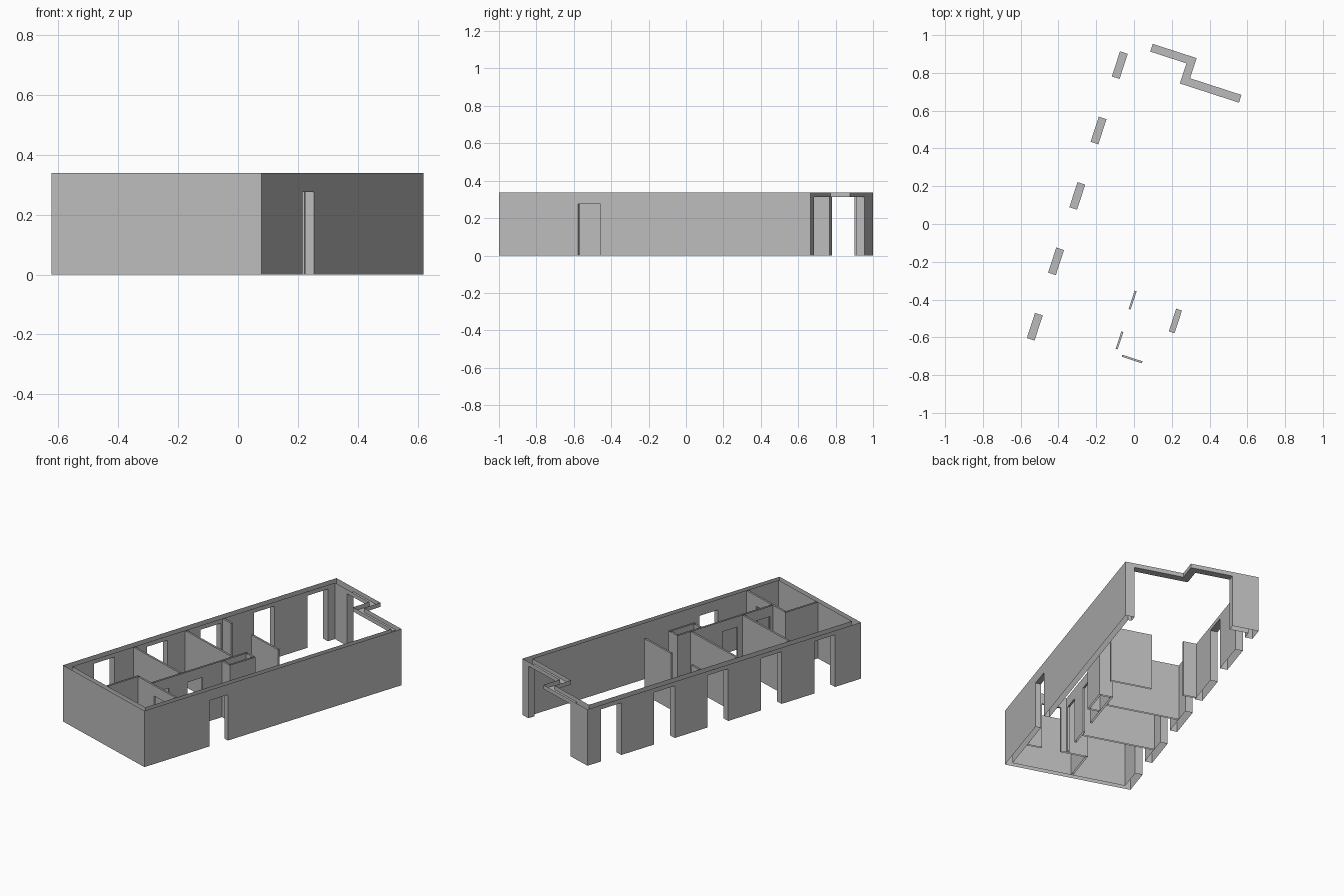
import bpy, bmesh, math
from mathutils import Vector

cube = bpy.data.objects.get("Cube")
if cube:
    bpy.data.objects.remove(cube, do_unlink=True)

HEIGHT = 0.338        # wall height
DOOR = 0.275          # door head height
WINDOW = 0.313        # tall opening head height
FAR = 9               # an opening that runs past a corner
THIN = 0.011          # partition thickness
TURN = math.radians(18)
ACROSS = Vector((math.cos(TURN), -math.sin(TURN), 0))
ALONG = Vector((math.sin(TURN), math.cos(TURN), 0))
CORNER = Vector((-0.622, -0.772, 0))

plaster = bpy.data.materials.new("plaster_grey")
plaster.use_nodes = True
grey = (0.5, 0.5, 0.5, 1)
plaster.diffuse_color = grey
plaster.node_tree.nodes["Principled BSDF"].inputs["Base Color"].default_value = grey


def place(p, z):
    return CORNER + ACROSS * p[0] + ALONG * p[1] + Vector((0, 0, z))


def quad(bm, points):
    bm.faces.new([bm.verts.new(p) for p in points])


def panel(bm, p, q, low, high):
    quad(bm, [place(p, low), place(q, low), place(q, high), place(p, high)])


def wall_run(bm, sides, cuts):
    """Two parallel wall skins, open above and below, with openings cut through."""
    (p, q) = sides[0]
    axis = 0 if abs(p[0] - q[0]) > abs(p[1] - q[1]) else 1

    def at(side, k):
        ends = sorted((side[0][axis], side[1][axis]))
        k = min(max(k, ends[0]), ends[1])
        return (k, side[0][1]) if axis == 0 else (side[0][0], k)

    for side in sides:
        start = -FAR
        for low, high, head in cuts:
            if low > -FAR:
                panel(bm, at(side, start), at(side, low), 0, HEIGHT)
            panel(bm, at(side, low), at(side, high), head, HEIGHT)
            start = high
        if start < FAR:
            panel(bm, at(side, start), at(side, FAR), 0, HEIGHT)
    # jambs and soffits
    a, b = sides
    for low, high, head in cuts:
        for k in (low, high):
            if abs(k) < FAR:
                panel(bm, at(a, k), at(b, k), 0, head)
        quad(bm, [place(at(a, low), head), place(at(a, high), head),
                  place(at(b, high), head), place(at(b, low), head)])


def finish(bm, name):
    bmesh.ops.remove_doubles(bm, verts=bm.verts, dist=0.0001)
    bmesh.ops.recalc_face_normals(bm, faces=bm.faces)
    mesh = bpy.data.meshes.new(name)
    bm.to_mesh(mesh)
    bm.free()
    mesh.materials.append(plaster)
    bpy.context.collection.objects.link(bpy.data.objects.new(name, mesh))


def partition(name, s0, s1, t0, t1, cuts=()):
    bm = bmesh.new()
    if s1 - s0 > t1 - t0:
        sides = [((s0, t), (s1, t)) for t in (t0, t1)]
    else:
        sides = [((s, t0), (s, t1)) for s in (s0, s1)]
    wall_run(bm, sides, cuts)
    for end in (0, 1):
        panel(bm, sides[0][end], sides[1][end], 0, HEIGHT)
    finish(bm, name)


# Outer shell: stepped outline with a right door, left windows and open back
outer = [(0, 0), (0.736, 0), (0.736, 1.752), (0.397, 1.752), (0.397, 1.864), (0, 1.864)]
inner = [(0.043, 0.03), (0.704, 0.03), (0.704, 1.709), (0.354, 1.709),
         (0.354, 1.821), (0.043, 1.821)]
windows = [(0.247 + 0.364 * i - 0.07, 0.247 + 0.364 * i + 0.07, WINDOW) for i in range(5)]
openings = [[], [(0.443, 0.569, DOOR)], [(-FAR, 0.683, WINDOW)],
            [(-FAR, FAR, WINDOW)], [(0.153, FAR, WINDOW)], windows]
shell = bmesh.new()
for i, cuts in enumerate(openings):
    j = (i + 1) % len(outer)
    wall_run(shell, [(outer[i], outer[j]), (inner[i], inner[j])], cuts)
finish(shell, "outer_walls")

# Corridor wall with two doors
partition("corridor_wall", 0.465, 0.465 + THIN, 0.249, 0.9,
          [(0.268, 0.365, DOOR), (0.49, 0.592, DOOR)])

# Front room
partition("front_room_side_wall", 0.35, 0.35 + THIN, 0.03, 0.249)
partition("front_room_door_wall", 0.361, 0.704, 0.238, 0.249, [(0.508, 0.62, DOOR)])

# Room dividers
for name, t in (("first_divider", 0.447), ("second_divider", 0.8)):
    partition(name, 0.043, 0.465, t, t + THIN)
partition("hall_stub_wall", 0.043, 0.12, 1.055, 1.055 + THIN)
partition("hall_screen_wall", 0.305, 0.545, 1.055, 1.055 + THIN)

# Service shaft beside the corridor
partition("shaft_side_wall", 0.535, 0.535 + THIN, 0.725, 0.9)
for name, t in (("shaft_front_wall", 0.725), ("shaft_back_wall", 0.9 - THIN)):
    partition(name, 0.476, 0.535, t, t + THIN)
